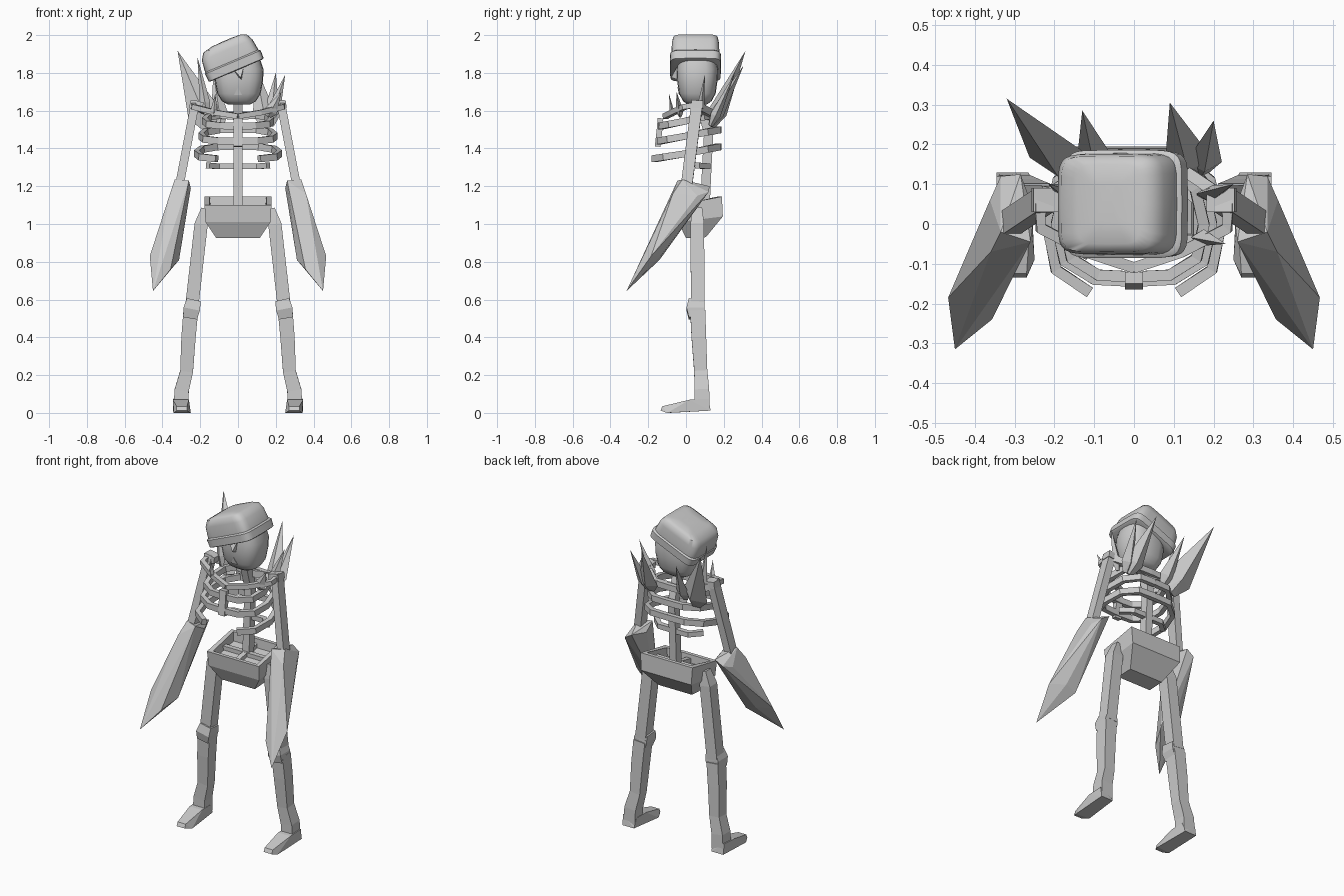
import bpy, bmesh, math
from mathutils import Vector, Matrix

if "Cube" in bpy.data.objects:
    bpy.data.objects.remove(bpy.data.objects["Cube"])

bone = bpy.data.materials.new("bone_grey")
bone.diffuse_color = (0.6, 0.6, 0.6, 1)
bone.use_nodes = True
bone.node_tree.nodes["Principled BSDF"].inputs["Base Color"].default_value = bone.diffuse_color


def finish(name, bm, smooth=False):
    bmesh.ops.recalc_face_normals(bm, faces=bm.faces)
    me = bpy.data.meshes.new(name)
    bm.to_mesh(me)
    bm.free()
    me.materials.append(bone)
    ob = bpy.data.objects.new(name, me)
    bpy.context.collection.objects.link(ob)
    if smooth:
        bpy.ops.object.select_all(action='DESELECT')
        ob.select_set(True)
        bpy.context.view_layer.objects.active = ob
        bpy.ops.object.shade_smooth_by_angle(angle=math.radians(50))
    return ob


def hull(name, pts):
    bm = bmesh.new()
    vs = [bm.verts.new(p) for p in pts]
    bmesh.ops.convex_hull(bm, input=vs)
    bmesh.ops.delete(bm, geom=[v for v in bm.verts if not v.link_faces], context='VERTS')
    return finish(name, bm)


def loft(name, rings, smooth=False):
    """Skin a list of equal-length rings and cap both ends."""
    bm = bmesh.new()
    rs = [[bm.verts.new(p) for p in r] for r in rings]
    n = len(rs[0])
    for a, b in zip(rs, rs[1:]):
        for i in range(n):
            bm.faces.new((a[i], a[(i + 1) % n], b[(i + 1) % n], b[i]))
    bm.faces.new(rs[0])
    bm.faces.new(rs[-1])
    return finish(name, bm, smooth)


def bar(name, path, w, h, up=(0, 0, 1), scales=None):
    """Square-section bar along a path; w is across, h is along the up hint."""
    pts = [Vector(p) for p in path]
    rings = []
    for i, p in enumerate(pts):
        k = scales[i] if scales else 1
        t = (pts[min(i + 1, len(pts) - 1)] - pts[max(i - 1, 0)]).normalized()
        s = t.cross(Vector(up)).normalized()
        u = s.cross(t)
        rings.append([p + (s * a * w + u * b * h) * k / 2
                      for a, b in ((-1, -1), (1, -1), (1, 1), (-1, 1))])
    return loft(name, rings)


def spike(name, base, tip, r):
    """Four-sided crystal: short foot, wide flat waist, long point."""
    b, t = Vector(base), Vector(tip)
    d = (t - b).normalized()
    s = d.cross(Vector((0, 1, 0))).normalized()
    u = s.cross(d)
    waist = b.lerp(t, 0.2)
    hull(name, [t] + [b + v * r * .45 for v in (s, u * .5, -s, -u * .5)]
         + [waist + v * r for v in (s, u * .6, -s, -u * .6)])


def slab(cx, cy, hx, hy, z, n=24, e=3.2):
    """Rounded rectangle ring."""
    out = []
    for i in range(n):
        a = 2 * math.pi * i / n
        c, s = math.cos(a), math.sin(a)
        out.append(Vector((cx + hx * math.copysign(abs(c) ** (2 / e), c),
                           cy + hy * math.copysign(abs(s) ** (2 / e), s), z)))
    return out


# Skull with a blunt jaw
loft("skull", [slab(.005, .06, hx, hy, z, 20, 2.8) for z, hx, hy in
               ((1.633, .06, .05), (1.65, .09, .075), (1.69, .115, .097),
                (1.76, .128, .107), (1.82, .13, .11), (1.88, .11, .10))], True)
hull("nose", [(-.025, -.05, 1.82), (.03, -.05, 1.83), (.015, -.078, 1.775),
              (.02, -.03, 1.76), (-.005, -.03, 1.78)])
hull("mouth", [(-.022, -.037, 1.682), (.022, -.037, 1.682), (0, -.045, 1.725),
               (-.022, -.03, 1.682), (.022, -.03, 1.682), (0, -.035, 1.725)])

# Tilted cap with a band
tilt = Matrix.Translation((-.02, .05, 1.84)) @ Matrix.Rotation(math.radians(-23), 4, 'Y')
cap = [(-.003, .15, .127, -.02), (-.003, .153, .128, .03), (-.003, .145, .126, .09),
       (0, .125, .12, .125), (.01, .085, .10, .137), (.01, .03, .05, .14)]
loft("cap", [[tilt @ p for p in slab(c, 0, hx, hy, z, 28, 6)] for c, hx, hy, z in cap], True)
band = [(.15, .125, -.03), (.158, .134, -.026), (.16, .136, .018), (.15, .127, .026)]
loft("cap_band", [[tilt @ p for p in slab(0, 0, hx, hy, z, 28, 7)] for hx, hy, z in band], True)

# Spine and breastbone
bar("spine", [(0, .10, 1.08), (0, .11, 1.3), (0, .12, 1.48), (0, .07, 1.66)], .045, .05, (0, 1, 0))
bar("breastbone", [(0, -.135, 1.56), (0, -.14, 1.50), (0, -.15, 1.41)], .045, .03, (0, 1, 0))

# Ribs: each slopes down to the front
half = [(.0, .175), (.1, .172), (.17, .11), (.195, 0), (.175, -.09), (.10, -.135), (0, -.14)]


def rib(name, zf, zb, sx, back, front, count):
    z = lambda y: zb + (zf - zb) * (.18 - y) / .34
    for side, s in (("left", -1), ("right", 1)):
        bar(f"{name}_{side}", [(s * x * sx, y * (back if y > 0 else front), z(y))
                               for x, y in half[:count]], .028, .036)


rib("top_rib", 1.515, 1.58, .9, .82, .95, 7)
rib("middle_rib", 1.435, 1.50, 1.0, 1.0, 1.03, 7)
rib("lower_rib", 1.34, 1.41, 1.12, 1.0, 1.27, 6)
bar("floating_rib", [(-.16, .06, 1.31), (-.10, .115, 1.305), (.10, .115, 1.305), (.16, .06, 1.31)], .03, .03)


# Pelvis tray: tapered shell, open on top with a rim and inner bars
def rect(hx, y0, y1, z0, z1):
    return [(-hx, y0, z0), (hx, y0, z0), (hx, y1, z1), (-hx, y1, z1)]


loft("pelvis", [rect(.145, -.025, .165, 1.05, 1.09), rect(.15, -.028, .168, 1.10, 1.145),
                rect(.177, -.05, .19, 1.10, 1.145), rect(.172, -.04, .195, 1.01, 1.04),
                rect(.115, .0, .105, .925, .93)])
bar("pelvis_bar", [(0, -.03, 1.065), (0, .17, 1.105)], .03, .025)
bar("pelvis_crossbar", [(-.15, .08, 1.085), (.15, .08, 1.085)], .03, .025)

for side, s in (("left", -1), ("right", 1)):
    M = lambda pts: [(s * x, y, z) for x, y, z in pts]
    # Collar bones and shoulder
    bar(f"collar_bone_{side}", M([(0, -.11, 1.57), (.12, -.07, 1.59), (.235, -.01, 1.62), (.235, .05, 1.63)]),
        .028, .028)
    bar(f"shoulder_blade_{side}", M([(0, .12, 1.57), (.12, .14, 1.58), (.22, .07, 1.62)]), .03, .04)
    bar(f"shoulder_{side}", M([(.185, .06, 1.625), (.255, .06, 1.635)]), .06, .04)
    # Upper arm
    bar(f"upper_arm_{side}", M([(.225, .06, 1.65), (.315, .0, 1.18)]), .045, .06, (0, 1, 0))
    # Blade-like forearm
    hull(f"forearm_{side}", M([
        (.335, -.02, 1.235), (.26, -.045, 1.23), (.25, .03, 1.19), (.285, .125, 1.2), (.335, .12, 1.17),
        (.36, -.07, 1.16), (.362, .06, 1.15),
        (.467, -.185, .83), (.41, -.22, .80), (.357, -.24, .76), (.312, -.14, .81), (.385, -.13, .835),
        (.45, -.315, .645)]))
    # Thigh, knee, shin
    bar(f"thigh_{side}", M([(.17, .06, 1.08), (.195, .06, 1.0), (.245, .062, .56)]), .07, .072, (0, 1, 0),
        (.7, 1, 1))
    bar(f"knee_{side}", M([(.235, .055, .595), (.245, .05, .55), (.253, .055, .505)]), .088, .095, (0, 1, 0),
        (.85, 1, .85))
    bar(f"shin_{side}", M([(.25, .062, .54), (.262, .068, .40), (.272, .078, .22), (.298, .084, .12),
                           (.302, .085, .03)]), .078, .08, (0, 1, 0), (1, .97, .87, .97, 1))
    # Foot
    hull(f"foot_{side}", M([
        (.265, .13, .012), (.345, .13, .012), (.26, .11, .07), (.345, .12, .075), (.26, .02, .07),
        (.345, .02, .07), (.25, -.09, 0), (.34, -.10, 0), (.27, -.135, .012), (.325, -.135, .012),
        (.27, -.125, .035), (.325, -.125, .035)]))

# Crystal spikes on the shoulders and upper back
for name, base, tip, r in (
        ("spike_back_left_large", (-.15, .13, 1.51), (-.32, .315, 1.917), .085),
        ("spike_back_left_small", (-.09, .14, 1.53), (-.13, .285, 1.80), .045),
        ("spike_side_left", (-.165, .08, 1.58), (-.215, .10, 1.885), .028),
        ("spike_back_right_large", (.15, .13, 1.52), (.09, .305, 1.84), .06),
        ("spike_back_right_small", (.17, .13, 1.52), (.20, .26, 1.80), .045),
        ("spike_side_right", (.175, .07, 1.56), (.25, .10, 1.79), .035),
        ("spike_front_right", (.16, -.03, 1.57), (.23, -.05, 1.70), .035),
        ("spike_front_left", (-.13, -.07, 1.57), (-.12, -.09, 1.69), .02)):
    spike(name, base, tip, r)
